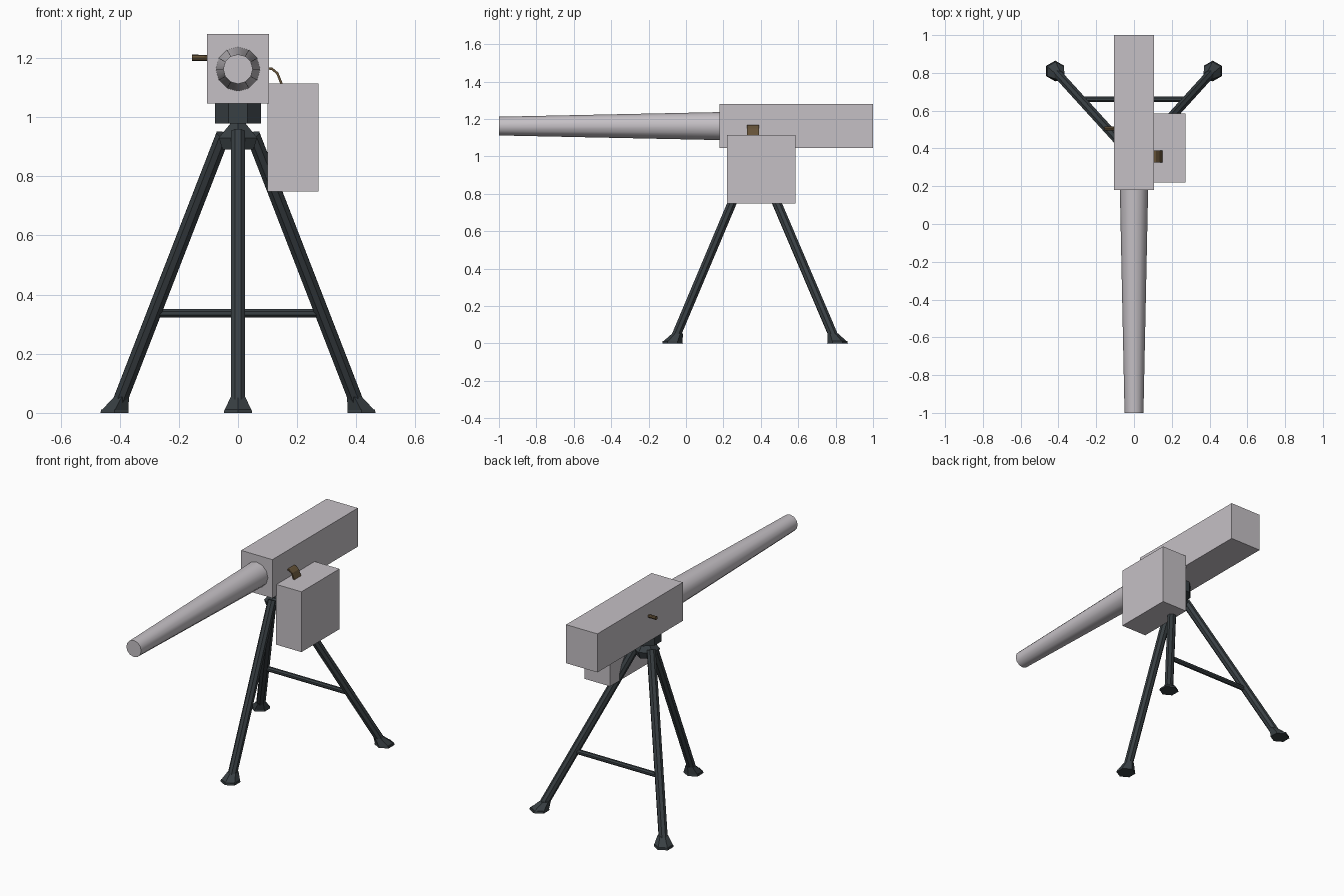
import bpy, bmesh, math
from mathutils import Vector, Matrix

if "Cube" in bpy.data.objects:
    bpy.data.objects.remove(bpy.data.objects["Cube"])


def material(name, rgb):
    m = bpy.data.materials.new(name)
    m.diffuse_color = (*rgb, 1)
    m.use_nodes = True
    m.node_tree.nodes["Principled BSDF"].inputs["Base Color"].default_value = m.diffuse_color
    return m


GREY = material("pale grey", (0.56, 0.53, 0.56))
DARK = material("dark slate", (0.04, 0.05, 0.056))
BROWN = material("brass brown", (0.13, 0.085, 0.04))


def finish(name, bm, mat):
    bmesh.ops.recalc_face_normals(bm, faces=bm.faces)
    me = bpy.data.meshes.new(name)
    bm.to_mesh(me)
    bm.free()
    me.materials.append(mat)
    ob = bpy.data.objects.new(name, me)
    bpy.context.collection.objects.link(ob)
    return ob


def box(name, lo, hi, mat):
    lo, hi = Vector(lo), Vector(hi)
    bm = bmesh.new()
    bmesh.ops.create_cube(bm, size=1, matrix=Matrix.Translation((lo + hi) / 2)
                          @ Matrix.Diagonal((*(hi - lo), 1)))
    return finish(name, bm, mat)


def rod(name, a, b, r1, r2, sides, mat, turn=0.0):
    """Tapered prism from a to b."""
    a, b = Vector(a), Vector(b)
    d = b - a
    bm = bmesh.new()
    bmesh.ops.create_cone(
        bm, cap_ends=True, segments=sides, radius1=r1, radius2=r2, depth=d.length,
        matrix=Matrix.Translation((a + b) / 2)
        @ d.to_track_quat('Z', 'Y').to_matrix().to_4x4() @ Matrix.Rotation(turn, 4, 'Z'))
    return finish(name, bm, mat)


# Gun body, barrel and ammunition box
box("receiver", (-0.105, 0.18, 1.046), (0.105, 1.0, 1.28), GREY)
box("ammo_box", (0.1, 0.22, 0.748), (0.272, 0.585, 1.114), GREY)
barrel = rod("barrel", (0, 0.19, 1.162), (0, -1, 1.162), 0.075, 0.05, 12, GREY)
bpy.context.view_layer.objects.active = barrel
barrel.select_set(True)
bpy.ops.object.shade_smooth_by_angle(angle=math.radians(40))
barrel.select_set(False)

# Ammunition belt: a thin curved strip from the box into the receiver
bm = bmesh.new()
path = [(0.095, 1.165), (0.115, 1.163), (0.133, 1.148), (0.15, 1.105)]
rows = [[bm.verts.new((x, y, z)) for y in (0.325, 0.39)] for x, z in path]
for p, q in zip(rows, rows[1:]):
    bm.faces.new((p[0], p[1], q[1], q[0]))
belt = finish("ammo_belt", bm, BROWN)
solid = belt.modifiers.new("thickness", 'SOLIDIFY')
solid.thickness = 0.008
solid.offset = 0

# Spent casing leaving the left side
rod("casing", (-0.1, 0.505, 1.2), (-0.155, 0.505, 1.2), 0.01, 0.011, 8, BROWN)

# Swivel mount and leg hub
rod("swivel_mount", (0, 0.38, 0.978), (0, 0.38, 1.05), 0.085, 0.085, 8, DARK, math.pi / 8)
rod("hub_top", (0, 0.38, 0.93), (0, 0.38, 0.98), 0.075, 0.028, 6, DARK)
rod("hub_base", (0, 0.38, 0.89), (0, 0.38, 0.93), 0.06, 0.075, 6, DARK)

# Tripod legs with flared feet
legs = {
    "front_leg": ((0, 0.33, 0.95), (0, -0.06, 0.025), (0, -0.072)),
    "left_leg": ((-0.05, 0.405, 0.94), (-0.405, 0.795, 0.025), (-0.417, 0.81)),
    "right_leg": ((0.05, 0.405, 0.94), (0.405, 0.795, 0.025), (0.417, 0.81)),
}
for name, (top, low, foot) in legs.items():
    rod(name, low, top, 0.026, 0.026, 8, DARK, math.pi / 8)
    rod(name + "_foot", (*foot, 0), (*foot, 0.012), 0.055, 0.053, 6, DARK)
    # flare leans toward the leg
    lean = (Vector(top) - Vector(low)).normalized()
    base = Vector((*foot, 0.008))
    flare = rod(name + "_flare", base, base + Vector((0, 0, 0.045)), 0.053, 0.029, 6, DARK)
    for v in flare.data.vertices:
        if v.co.z > 0.03:
            v.co.x += lean.x * 0.07
            v.co.y += lean.y * 0.07

# Brace between the rear legs
rod("rear_brace", (-0.285, 0.66, 0.337), (0.285, 0.66, 0.337), 0.015, 0.015, 8, DARK, math.pi / 8)
